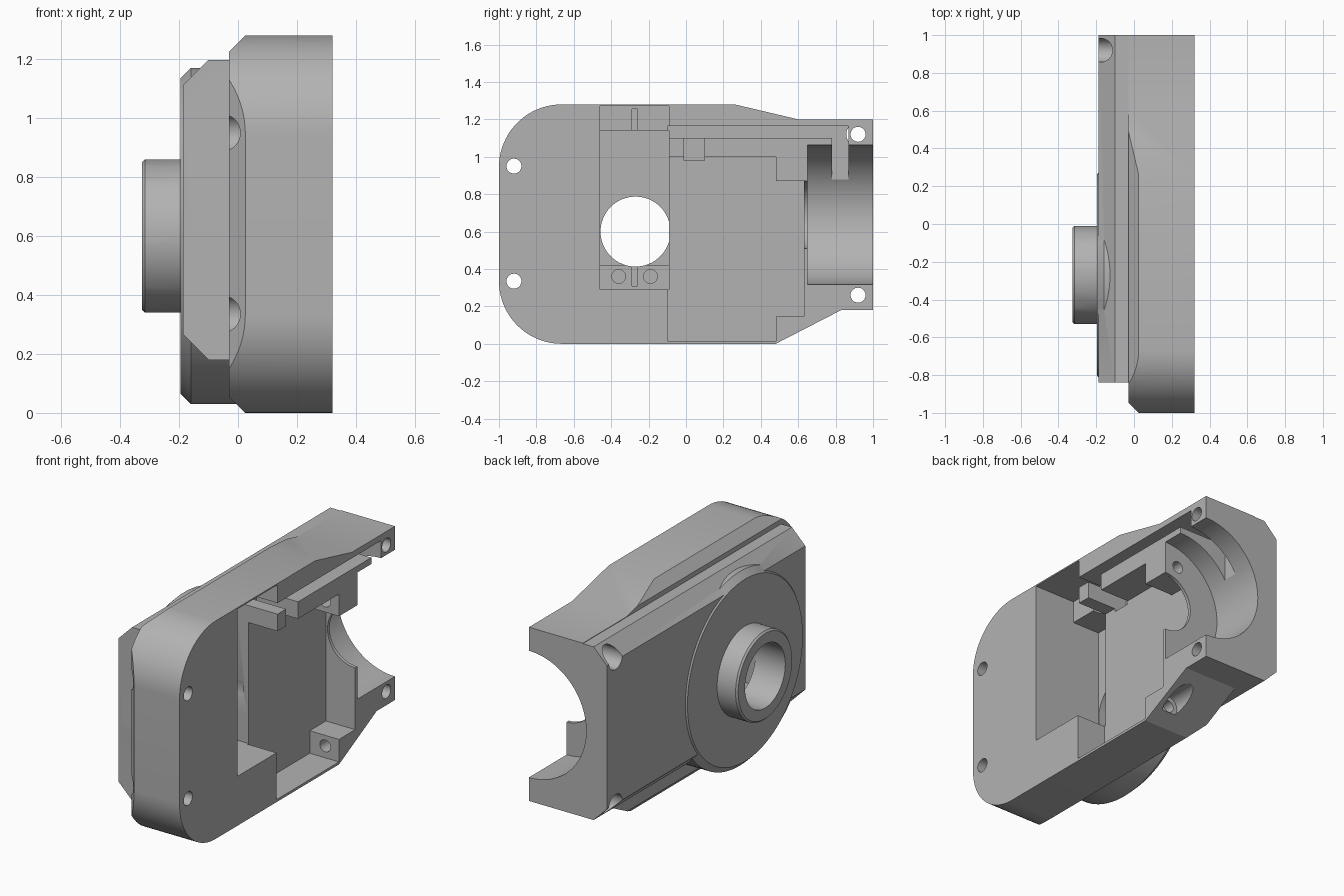
import bpy, bmesh, math
from mathutils import Vector, Matrix

if "Cube" in bpy.data.objects:
    bpy.data.objects.remove(bpy.data.objects["Cube"])

grey = bpy.data.materials.new("plain_grey")
grey.diffuse_color = (0.45, 0.45, 0.45, 1)
grey.use_nodes = True
grey.node_tree.nodes["Principled BSDF"].inputs["Base Color"].default_value = grey.diffuse_color


def make_object(name, bm):
    bmesh.ops.recalc_face_normals(bm, faces=bm.faces)
    mesh = bpy.data.meshes.new(name)
    bm.to_mesh(mesh)
    bm.free()
    mesh.materials.append(grey)
    ob = bpy.data.objects.new(name, mesh)
    bpy.context.collection.objects.link(ob)
    return ob


def prism(name, points, start, end, axis="x", planes=()):
    """Extrude a profile along x (points are y,z) or y (points are x,z), then trim by planes."""
    bm = bmesh.new()
    place = (lambda p: (start, p[0], p[1])) if axis == "x" else (lambda p: (p[0], start, p[1]))
    face = bm.faces.new([bm.verts.new(place(p)) for p in points])
    new = bmesh.ops.extrude_face_region(bm, geom=[face])["geom"]
    move = Vector((end - start, 0, 0)) if axis == "x" else Vector((0, end - start, 0))
    bmesh.ops.translate(bm, vec=move, verts=[v for v in new if isinstance(v, bmesh.types.BMVert)])
    for co, no in planes:
        geom = bm.verts[:] + bm.edges[:] + bm.faces[:]
        cut = bmesh.ops.bisect_plane(bm, geom=geom, plane_co=co, plane_no=no, clear_outer=True)
        edges = [e for e in cut["geom_cut"] if isinstance(e, bmesh.types.BMEdge)]
        bmesh.ops.holes_fill(bm, edges=edges)
    return make_object(name, bm)


def box(name, x0, x1, y0, y1, z0, z1):
    return prism(name, [(y0, z0), (y1, z0), (y1, z1), (y0, z1)], x0, x1)


def rod(name, axis, centre, r0, r1, start, end, sides=64):
    """Round bar along x (centre is y,z) or y (centre is x,z)."""
    bm = bmesh.new()
    bmesh.ops.create_cone(bm, cap_ends=True, segments=sides, radius1=r0, radius2=r1, depth=end - start)
    mid = (start + end) / 2
    if axis == "x":
        m = Matrix.Translation((mid, *centre)) @ Matrix.Rotation(math.pi / 2, 4, "Y")
    else:
        m = Matrix.Translation((centre[0], mid, centre[1])) @ Matrix.Rotation(-math.pi / 2, 4, "X")
    bmesh.ops.transform(bm, matrix=m, verts=bm.verts)
    return make_object(name, bm)


def combine(target, other, operation):
    mod = target.modifiers.new("join", "BOOLEAN")
    mod.operation, mod.solver, mod.object = operation, "EXACT", other
    bpy.context.view_layer.objects.active = target
    bpy.ops.object.modifier_apply(modifier=mod.name)
    bpy.data.objects.remove(other, do_unlink=True)


def arc(cy, cz, r, a0, a1, n=20):
    return [(cy + r * math.cos(math.radians(a0 + (a1 - a0) * i / n)),
             cz + r * math.sin(math.radians(a0 + (a1 - a0) * i / n))) for i in range(n + 1)]


# Main body: rounded front end, tapered rear, chamfered back edges
R = 0.335
profile = (arc(-1 + R, 1.28 - R, R, 90, 180) + arc(-1 + R, R, R, 180, 270)
           + [(0.48, 0), (0.83, 0.18), (1, 0.18), (1, 1.2), (0.6, 1.2), (0.26, 1.28)])
housing = prism("housing", profile, -0.03, 0.32, planes=[
    ((0.025, 0, 1.28), (-1, 0, 1)),
    ((0.025, 0, 0), (-1, 0, -1)),
    ((0.025, -1, 0), (-1, -1, 0))])

# Back plate with long chamfers, round pad and bearing boss
plate = prism("back_plate", [(0, 0.18), (0, 1.197), (-0.1, 1.197), (-0.187, 1.11),
                             (-0.187, 0.267), (-0.1, 0.18)], -0.84, 1, "y")
combine(housing, plate, "UNION")
HUB = (-0.27, 0.6)
for name, r0, r1, a, b in [("pad", 0.57, 0.57, -0.16, -0.005), ("pad_edge", 0.535, 0.57, -0.195, -0.16),
                           ("boss", 0.26, 0.26, -0.315, -0.17), ("boss_edge", 0.25, 0.26, -0.325, -0.315)]:
    combine(housing, rod(name, "x", HUB, r0, r1, a, b, 96), "UNION")

# Interior recesses
F = 0.4
cutters = [
    box("slot", -0.13, F, -0.46, -0.09, 0.42, 1.14),
    box("slot_top", 0.05, F, -0.46, -0.09, 1.1, 1.272),
    box("slot_bottom", 0.0, F, -0.46, -0.09, 0.29, 0.45),
    box("slot_top_groove", 0.0, 0.1, -0.29, -0.26, 1.1, 1.255),
    box("slot_bottom_groove", -0.04, 0.1, -0.29, -0.26, 0.31, 0.45),
    prism("bay", [(-0.1, 0.015), (0.48, 0.015), (0.48, 0.147), (0.63, 0.147),
                  (0.63, 0.87), (0.48, 0.87), (0.48, 1.0), (-0.1, 1.0)], 0.13, F),
    box("wire_channel", 0.0, F, -0.1, 0.87, 1.1, 1.165),
    box("wire_drop", 0.0, F, 0.78, 0.87, 0.85, 1.15),
    box("wire_gap", 0.05, F, -0.01, 0.1, 0.98, 1.12),
    rod("hub_bore", "x", HUB, 0.187, 0.187, -0.4, 0.1),
    rod("round_seat", "y", (0.32, 0.69), 0.372, 0.372, 0.65, 1.1, 96),
    rod("shaft_opening", "y", (0.32, 0.69), 0.18, 0.18, 0.6, 0.7),
    rod("upper_mount_hole", "y", (0.23, 0.935), 0.035, 0.035, 0.4, 0.7, 24),
    rod("lower_mount_hole", "y", (0.23, 0.085), 0.035, 0.035, 0.4, 0.7, 24),
    rod("lower_mount_recess", "y", (0.23, 0.085), 0.06, 0.06, 0.57, 0.9, 32),
]
# Small blind holes in the slot step
for y in (-0.36, -0.19):
    cutters.append(rod("step_hole", "x", (y, 0.36), 0.037, 0.037, -0.08, 0.1, 24))
# Corner screw holes, widened at the back
for y, z in [(-0.92, 0.95), (-0.92, 0.335), (0.92, 1.12), (0.92, 0.26)]:
    cutters.append(rod("screw_hole", "x", (y, z), 0.04, 0.04, -0.4, F, 32))
    cutters.append(rod("screw_recess", "x", (y, z), 0.063, 0.063, -0.4, 0.03, 32))
for c in cutters:
    combine(housing, c, "DIFFERENCE")

# Smooth the curved walls, keep edges crisp
bpy.ops.object.select_all(action="DESELECT")
housing.select_set(True)
bpy.context.view_layer.objects.active = housing
bpy.ops.object.shade_smooth_by_angle(angle=math.radians(20))
